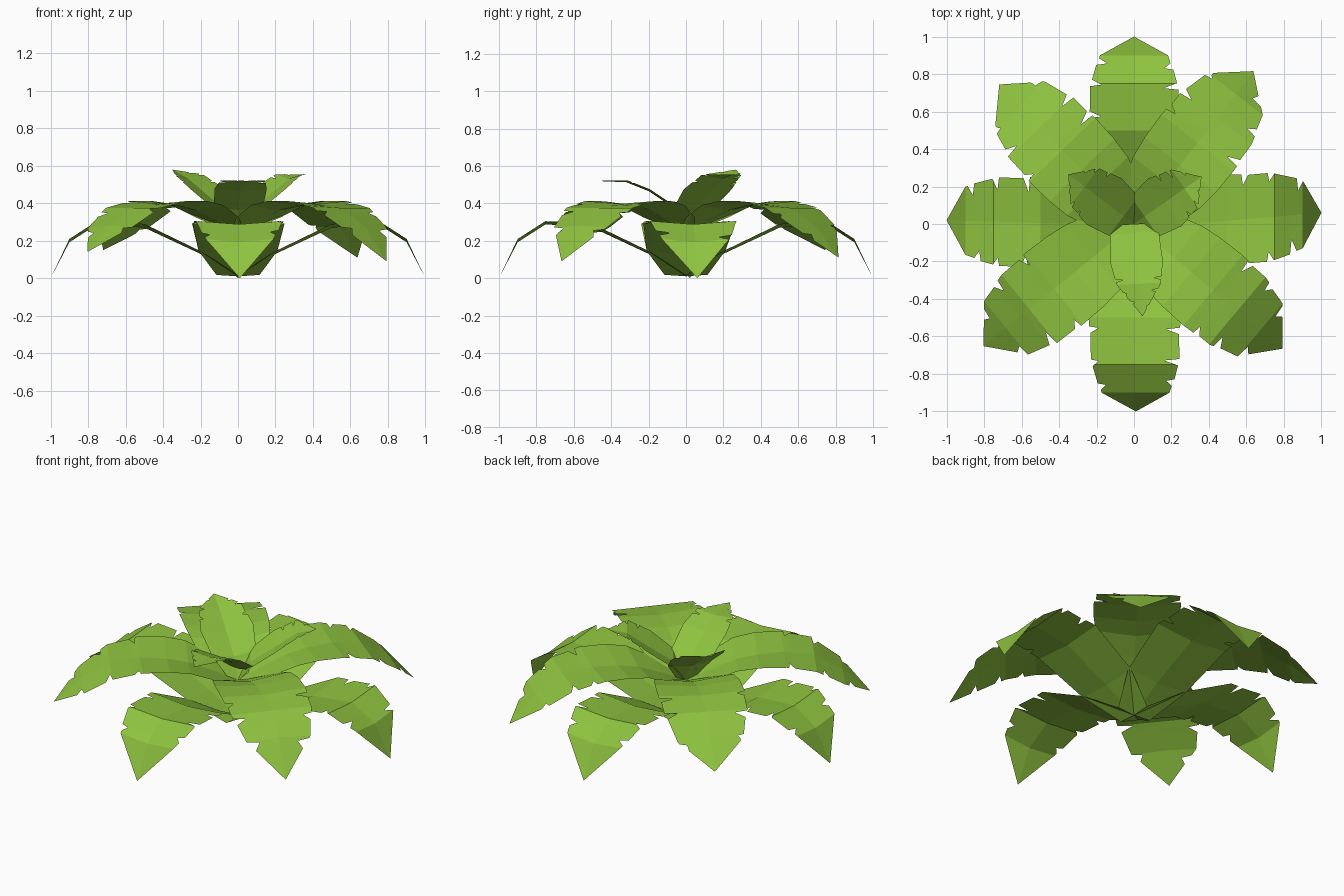
import bpy, math, random
from mathutils import Vector, Matrix

if "Cube" in bpy.data.objects:
    bpy.data.objects.remove(bpy.data.objects["Cube"])

green = bpy.data.materials.new("leaf green")
green.diffuse_color = (0.27, 0.54, 0.05, 1)
green.use_nodes = True
green.node_tree.nodes["Principled BSDF"].inputs["Base Color"].default_value = green.diffuse_color

# Leaf profiles: (reach, height, half width, edge lift)
LOW = [(0, .01, .115, .008), (.2, .13, .21, .015), (.5, .27, .245, .02),
       (.75, .288, .235, .018), (.9, .192, .185, .018), (1, 0, 0, 0)]
MID = [(0, .24, .06, .01), (.14, .305, .18, .02), (.28, .36, .225, .03), (.4, .386, .24, .025),
       (.55, .397, .245, .015), (.72, .375, .235, 0), (.88, .28, .185, -.01), (1.035, .11, 0, 0)]
TOP = [(0, .24, .05, .01), (.07, .355, .13, .02), (.2, .44, .155, .035),
       (.33, .53, .125, .025), (.44, .565, 0, 0)]
FRONT_TOP = [(0, .31, .06, .01), (.05, .365, .13, .01), (.2, .465, .14, .01),
             (.32, .513, .12, .01), (.495, .52, 0, 0)]


def lerp(table, x):
    """Interpolate a row of a table whose first column is sorted."""
    for a, b in zip(table, table[1:]):
        if x <= b[0]:
            t = (x - a[0]) / (b[0] - a[0])
            return [p + (q - p) * t for p, q in zip(a, b)]
    return list(table[-1])


def notches(rng, start, end, count):
    """Edge width factors with thin torn slits toward the tip."""
    rows = [(-1, 1)]
    step = (end - start) / count
    for i in range(count):
        r = start + step * (i + rng.uniform(.05, .5))
        rows += [(r, 1), (r + .008, 1 - rng.uniform(.15, .38)), (r + step * .25, .98)]
    return rows + [(2, 1)]


def leaf(name, degrees, profile, seed, shift=0.0, count=3, tip_z=None):
    """Creased leaf blade: rib in the middle, torn edge on both sides."""
    rng = random.Random(seed)
    profile = list(profile)
    length = profile[-1][0]
    if tip_z is not None:
        profile[-1] = (length, tip_z, 0, 0)
    verts, faces = [], []
    turn = Matrix.Rotation(math.radians(degrees), 4, 'Z')
    for side in (1, -1):
        cuts = notches(rng, length * .53, length * .95, count)
        reach = sorted({round(r, 4) for r in [p[0] for p in profile] + [c[0] for c in cuts]
                        if 0 <= r <= length})
        base = len(verts)
        for r in reach:
            _, z, w, lift = lerp(profile, r)
            f = lerp(cuts, r)[1]
            mid = shift * max(0, r / length - .3) / .7
            verts.append(turn @ Vector((r, mid, z)))
            verts.append(turn @ Vector((r, mid + side * w * f, max(0, z + lift * f))))
        for i in range(len(reach) - 1):
            a = base + 2 * i
            quad = (a, a + 2, a + 3, a + 1)
            if i == len(reach) - 2:
                quad = (a, a + 2, a + 1)
            faces.append(quad if side > 0 else quad[::-1])
    mesh = bpy.data.meshes.new(name)
    mesh.from_pydata(verts, [], faces)
    mesh.materials.append(green)
    bpy.context.collection.objects.link(bpy.data.objects.new(name, mesh))


# Lower ring, drooping to the ground
for i, (side, shift) in enumerate([("right", .06), ("back", 0), ("left", -.02), ("front", .01)]):
    leaf("lower_leaf_" + side, 90 * i, LOW, 10 + i, shift)

# Middle ring on the diagonals
for i, (side, angle, tip) in enumerate([("back_right", 52, .11), ("back_left", 134, .15),
                                        ("front_left", 219, .14), ("front_right", 320, .09)]):
    leaf("middle_leaf_" + side, angle, MID, 30 + i, 0, 3, tip)

# Three small upright leaves at the crown
leaf("crown_leaf_right", 35, TOP, 51, 0, 3, .555)
leaf("crown_leaf_left", 143, TOP, 52, 0, 3, .58)
leaf("crown_leaf_front", 273, FRONT_TOP, 53, .02, 3)
